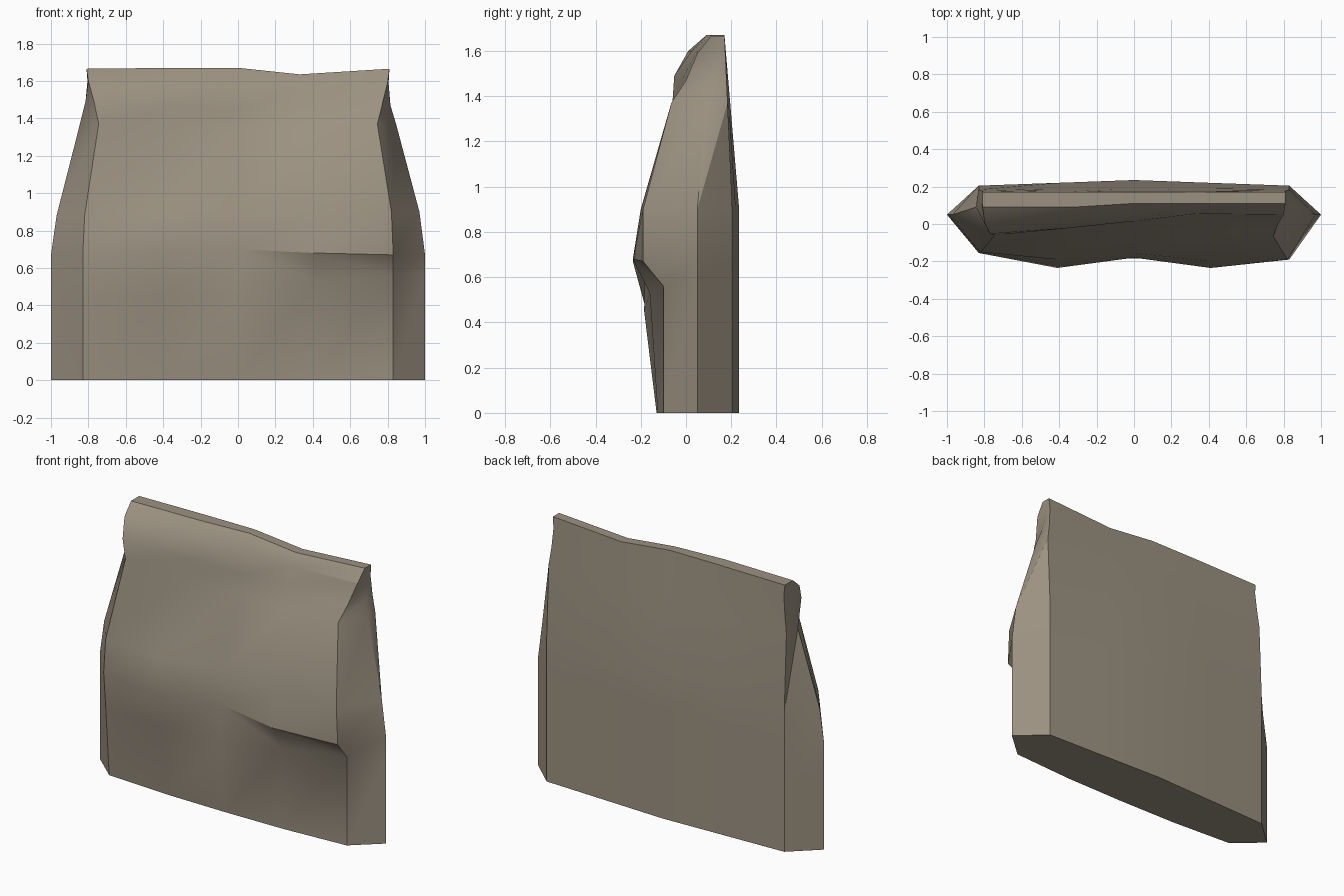
import bpy, bmesh, math

if "Cube" in bpy.data.objects:
    bpy.data.objects.remove(bpy.data.objects["Cube"])

# stone colour
stone = bpy.data.materials.new("warm grey stone")
stone.diffuse_color = (0.33, 0.285, 0.22, 1)
stone.use_nodes = True
stone.node_tree.nodes["Principled BSDF"].inputs["Base Color"].default_value = stone.diffuse_color

# Each level: corner x, middle x, ridge x, ridge y, then (z, y) of five front points
levels = [
    (.83, .41, 1.0, .05, [(0, -.10), (0, -.125), (0, -.13), (0, -.125), (0, -.10)]),
    (.83, .41, 1.0, .05, [(.45, -.135), (.45, -.175), (.45, -.185), (.53, -.16), (.56, -.10)]),
    (.83, .41, 1.0, .05, [(.67, -.155), (.67, -.235), (.70, -.18), (.68, -.235), (.67, -.19)]),
    (.82, .41, .97, .05, [(.88, -.15), (.90, -.19), (.90, -.155), (.90, -.20), (.90, -.19)]),
    (.745, .35, .845, .09, [(1.37, -.06), (1.35, -.02), (1.34, 0), (1.34, -.06), (1.37, -.065)]),
    (.77, .33, .815, .11, [(1.49, -.052), (1.47, -.02), (1.45, .015), (1.46, .045), (1.47, 0)]),
    (.80, .33, .805, .14, [(1.60, .01), (1.60, .025), (1.60, .05), (1.57, .055), (1.59, .05)]),
    (.81, .33, .81, .14, [(1.665, .09), (1.67, .09), (1.67, .11), (1.635, .11), (1.665, .11)]),
]


def back_y(z, edge):
    """Back plane: upright low down, leaning forward above z = 0.9."""
    base = .205 if edge else (.235 if edge is None else .22)
    return base + (.17 - base) * max(0, (z - .9) / .77)


bm = bmesh.new()
rings = []
for corner, mid, ridge_x, ridge_y, front in levels:
    xs = (-corner, -mid, 0, mid, corner)
    ring = [bm.verts.new((x, y, z)) for x, (z, y) in zip(xs, front)]
    ring.append(bm.verts.new((ridge_x, ridge_y, front[4][0])))
    rear = min(.83, ridge_x)
    for i in (4, 3, 2, 1, 0):
        z = front[i][0]
        x = (-rear, -mid, 0, mid, rear)[i]
        edge = True if i in (0, 4) else (None if i == 2 else False)
        ring.append(bm.verts.new((x, back_y(z, edge), z)))
    ring.append(bm.verts.new((-ridge_x, ridge_y, front[0][0])))
    rings.append(ring)

# slab walls, with the ledge on the right split the other way
for r in range(len(rings) - 1):
    for i in range(12):
        a, b = rings[r][i], rings[r][(i + 1) % 12]
        d, c = rings[r + 1][i], rings[r + 1][(i + 1) % 12]
        if r == 1 and i in (2, 3):
            bm.faces.new((a, b, d))
            bm.faces.new((b, c, d))
        else:
            bm.faces.new((a, b, c))
            bm.faces.new((a, c, d))

# top and bottom strips
for ring in (rings[0], rings[-1]):
    for i in range(4):
        bm.faces.new((ring[i], ring[i + 1], ring[9 - i], ring[10 - i]))
    bm.faces.new((ring[4], ring[5], ring[6]))
    bm.faces.new((ring[10], ring[11], ring[0]))

bmesh.ops.remove_doubles(bm, verts=bm.verts, dist=.0005)
bmesh.ops.recalc_face_normals(bm, faces=bm.faces)
mesh = bpy.data.meshes.new("rock_slab")
bm.to_mesh(mesh)
bm.free()
slab = bpy.data.objects.new("rock_slab", mesh)
bpy.context.collection.objects.link(slab)
mesh.materials.append(stone)

bpy.context.view_layer.objects.active = slab
slab.select_set(True)
bpy.ops.object.shade_smooth_by_angle(angle=math.radians(32))
